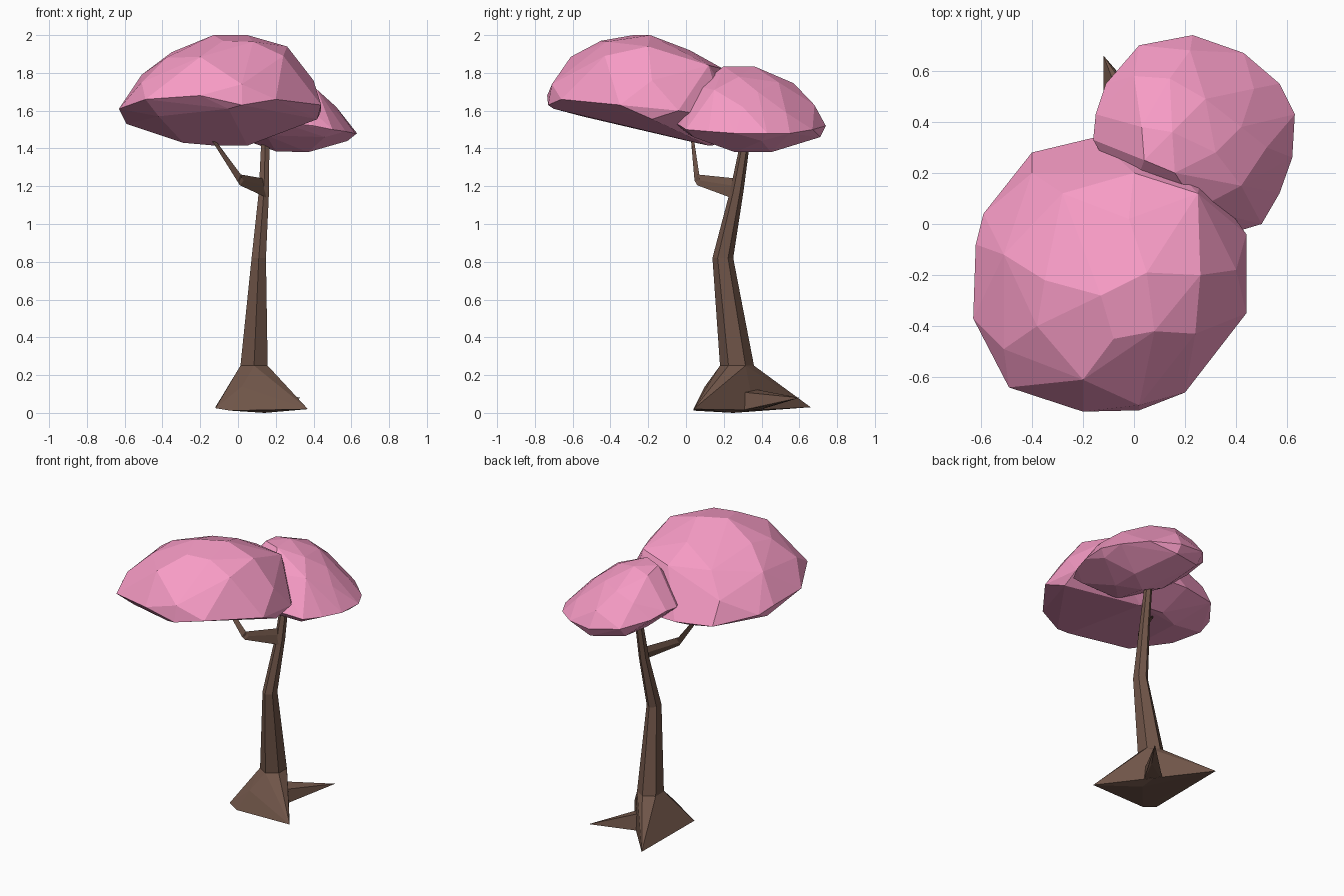
import bpy, bmesh, math
from mathutils import Vector


def material(name, rgb):
    m = bpy.data.materials.new(name)
    m.diffuse_color = (*rgb, 1)
    return m


PINK = material("blossom_pink", (0.93, 0.33, 0.56))
BROWN = material("bark_brown", (0.16, 0.09, 0.065))


def finish(bm, name, mat):
    bmesh.ops.recalc_face_normals(bm, faces=bm.faces)
    me = bpy.data.meshes.new(name)
    bm.to_mesh(me)
    bm.free()
    me.materials.append(mat)
    ob = bpy.data.objects.new(name, me)
    bpy.context.collection.objects.link(ob)
    return ob


def hull(name, points, mat, flatten=0):
    """Faceted convex lump wrapped around a few control points."""
    bm = bmesh.new()
    for p in points:
        bm.verts.new(p)
    bmesh.ops.convex_hull(bm, input=bm.verts)
    bmesh.ops.delete(bm, geom=[v for v in bm.verts if not v.link_faces], context='VERTS')
    if flatten:
        bmesh.ops.dissolve_limit(bm, angle_limit=math.radians(flatten),
                                 verts=bm.verts, edges=bm.edges)
    return finish(bm, name, mat)


def loft(name, rings, mat):
    """Skin between rings of points, capped at both ends."""
    bm = bmesh.new()
    loops = [[bm.verts.new(p) for p in r] for r in rings]
    n = len(loops[0])
    for a, b in zip(loops, loops[1:]):
        for i in range(n):
            j = (i + 1) % n
            bm.faces.new((a[i], a[j], b[j], b[i]))
    bm.faces.new(loops[0])
    bm.faces.new(loops[-1])
    return finish(bm, name, mat)


def ring(cx, cy, z, rx, ry, n=6):
    return [Vector((cx + rx * math.cos(math.tau * (i + .5) / n) / math.cos(math.pi / n),
                    cy + ry * math.sin(math.tau * (i + .5) / n), z)) for i in range(n)]


# Trunk: leans forward, then back up into the small canopy
trunk = [ring(.085, .27, .25, .072, .09), ring(.11, .195, .82, .038, .055),
         ring(.137, .268, 1.17, .027, .036), ring(.147, .328, 1.52, .02, .022)]
loft("trunk", trunk, BROWN)

# Flared root base with three pointed corners and a small bulge in front
hull("root_base", trunk[0] + [(-.12, .08, .025), (.37, .04, .02), (-.12, .66, .03),
                              (-.04, .04, .012), (.02, .10, .14), (.14, .25, 0),
                              (.14, .36, .015)], BROWN)

# Thin side root
hull("side_root", [(.08, .34, .13), (.07, .37, .01), (.17, .30, .015), (.16, .30, .11),
                   (.24, .46, .04), (.22, .48, .09), (.33, .60, .08)], BROWN)

# Side branch: out from the trunk, then a kink up into the big canopy
loft("branch", [
    [(.15, .235, 1.14), (.155, .27, 1.20), (.14, .275, 1.24), (.12, .25, 1.20)],
    [(.01, .06, 1.205), (.03, .075, 1.23), (.015, .062, 1.262), (-.002, .045, 1.23)],
    [(-.13, .025, 1.45), (-.125, .042, 1.45), (-.145, .042, 1.46), (-.15, .025, 1.46)],
], BROWN)

# Big canopy: rim, crown and underside
hull("big_canopy", [
    (-.63, -.37, 1.61), (-.62, -.08, 1.60), (-.59, .04, 1.57), (-.40, .28, 1.53),
    (-.15, .34, 1.52), (.06, .33, 1.52), (.27, .2, 1.56), (.44, -.04, 1.60),
    (.44, -.35, 1.63), (.20, -.66, 1.66), (.02, -.73, 1.63), (-.20, -.735, 1.68),
    (-.49, -.64, 1.66), (.02, -.71, 1.74), (.40, -.18, 1.76), (-.51, -.49, 1.75),
    (-.13, -.28, 2.0), (.05, -.19, 2.0), (.26, -.20, 1.94), (.25, .12, 1.84),
    (.24, -.43, 1.89), (-.35, -.22, 1.91), (-.08, -.45, 1.97), (-.38, -.40, 1.88),
    (-.20, -.61, 1.885), (-.28, .12, 1.83), (-.51, -.12, 1.79), (.0, .20, 1.82),
    (-.02, .02, 1.92), (-.40, .20, 1.68), (.08, -.42, 1.965),
    (-.59, -.05, 1.53), (-.29, .05, 1.43), (-.12, .14, 1.415), (.05, .12, 1.415),
    (.42, -.18, 1.555), (-.05, -.70, 1.61), (-.42, -.55, 1.57),
], PINK, 4)

# Small canopy, tipped down towards the right
hull("small_canopy", [
    (-.16, .33, 1.62), (-.15, .43, 1.63), (-.11, .55, 1.60), (.02, .70, 1.56),
    (.23, .74, 1.52), (.43, .67, 1.50), (.57, .55, 1.48), (.63, .43, 1.48),
    (.62, .26, 1.48), (.57, .12, 1.49), (.50, 0, 1.50), (.40, -.03, 1.52),
    (.22, -.07, 1.54), (-.02, .08, 1.60),
    (.04, .25, 1.83), (.16, .20, 1.835), (.15, .36, 1.835), (.03, .38, 1.81),
    (.32, .28, 1.78), (.28, .49, 1.75), (.14, .57, 1.745), (.42, .38, 1.70),
    (.42, .15, 1.71), (.52, .30, 1.62), (.47, .53, 1.59), (.22, .68, 1.63),
    (0, .58, 1.70), (.25, .06, 1.73),
    (.02, .64, 1.49), (.24, .71, 1.46), (.58, .40, 1.44), (.37, .45, 1.38),
    (.37, .26, 1.38), (.2, .32, 1.385), (.05, .35, 1.44), (.15, .02, 1.47),
    (.46, .04, 1.46),
], PINK, 4)
